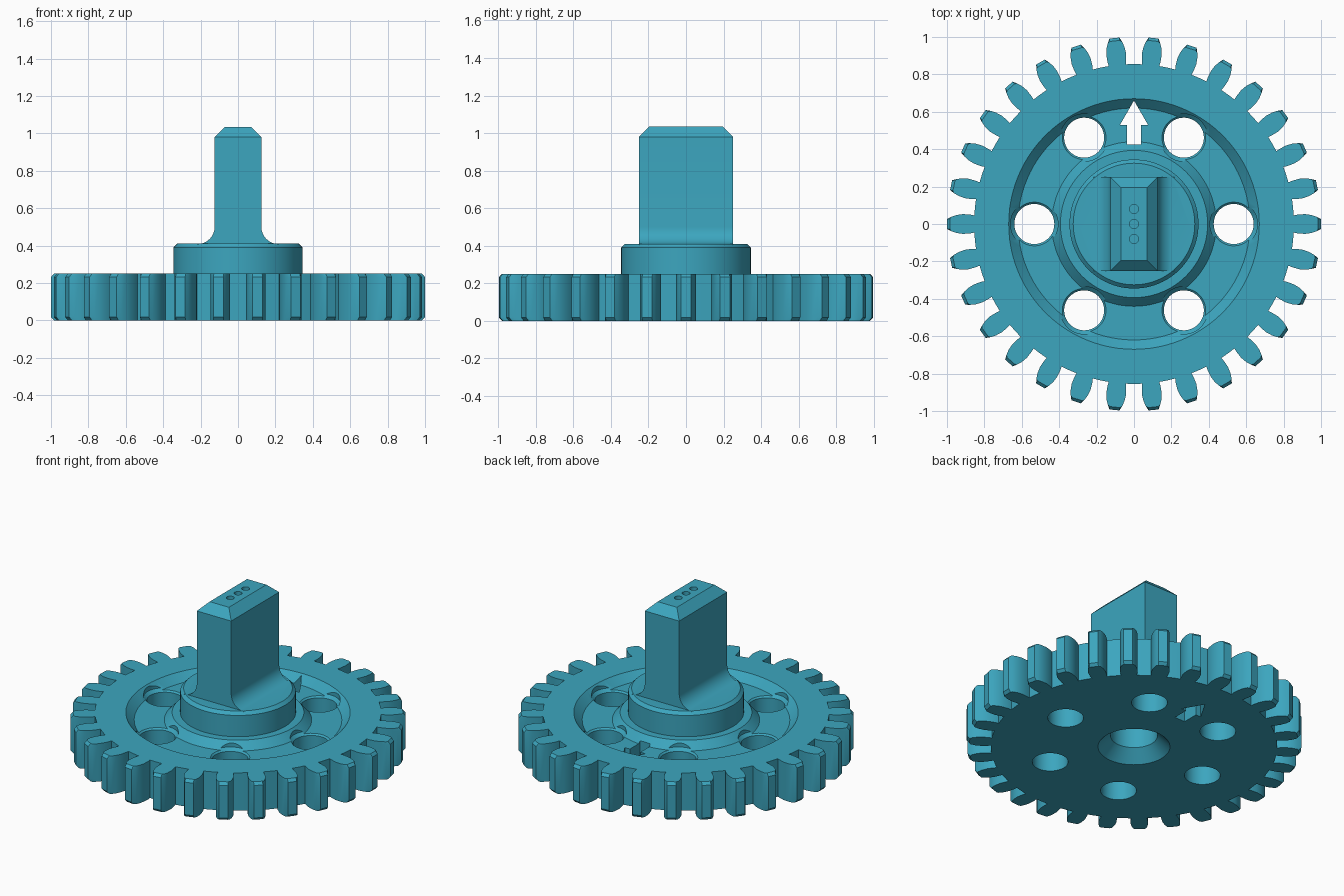
import bpy, bmesh, math

if "Cube" in bpy.data.objects:
    bpy.data.objects.remove(bpy.data.objects["Cube"])

teal = bpy.data.materials.new("teal")
teal.diffuse_color = (0.045, 0.38, 0.52, 1)
teal.use_nodes = True
teal.node_tree.nodes["Principled BSDF"].inputs["Base Color"].default_value = teal.diffuse_color


def loft(name, rings, wrap=False):
    """Skin a stack of equal-length point rings into a closed solid."""
    bm = bmesh.new()
    vs = [[bm.verts.new(p) for p in ring] for ring in rings]
    n = len(vs[0])
    pairs = list(zip(vs, vs[1:])) + ([(vs[-1], vs[0])] if wrap else [])
    for a, b in pairs:
        for i in range(n):
            j = (i + 1) % n
            bm.faces.new((a[i], a[j], b[j], b[i]))
    if not wrap:
        bm.faces.new(vs[0][::-1])
        bm.faces.new(vs[-1])
    bmesh.ops.recalc_face_normals(bm, faces=bm.faces)
    me = bpy.data.meshes.new(name)
    bm.to_mesh(me)
    bm.free()
    me.materials.append(teal)
    ob = bpy.data.objects.new(name, me)
    bpy.context.collection.objects.link(ob)
    return ob


def circle(r, z, n=96, x=0, y=0):
    return [(x + r * math.cos(2 * math.pi * i / n),
             y + r * math.sin(2 * math.pi * i / n), z) for i in range(n)]


def lathe(name, profile, n=96, x=0, y=0, wrap=False):
    return loft(name, [circle(r, z, n, x, y) for r, z in profile], wrap)


def combine(target, other, op):
    """Apply a boolean and discard the helper."""
    mod = target.modifiers.new(op, 'BOOLEAN')
    mod.operation, mod.solver, mod.object = op, 'EXACT', other
    bpy.context.view_layer.objects.active = target
    bpy.ops.object.modifier_apply(modifier=mod.name)
    bpy.data.objects.remove(other)


# Gear wheel: 30 bulged teeth with chamfered tips
TEETH = 30
FLANK = [(0.855, 0.046), (0.875, 0.050), (0.915, 0.053), (0.95, 0.048),
         (0.978, 0.038), (1.0, 0.027)]      # radius, half width


def gear_ring(z, rmax):
    pts = []
    for t in range(TEETH):
        mid = 2 * math.pi * t / TEETH
        side = [(r, -w) for r, w in FLANK] + [(r, w) for r, w in reversed(FLANK)]
        for r, w in side:
            a, rr = mid + w / r, min(r, rmax + (r - 0.978) * 0.2)
            pts.append((rr * math.cos(a), rr * math.sin(a), z))
        a = mid + math.pi / TEETH           # root between teeth
        pts.append((0.855 * math.cos(a), 0.855 * math.sin(a), z))
    return pts


gear = loft("gear_with_handle", [gear_ring(0, 0.98), gear_ring(0.018, 1.1),
                                 gear_ring(0.232, 1.1), gear_ring(0.25, 0.98)])

# Round hub with chamfered top edge
hub = lathe("hub", [(0.345, 0.15), (0.345, 0.39), (0.325, 0.41)])
combine(gear, hub, 'UNION')

# Flat handle with filleted foot and chamfered top
sections = [(0.36, 0.217, 0.25)]
for i in range(9):
    a = math.pi / 2 * i / 8
    sections.append((0.408 + 0.092 * (1 - math.cos(a)),
                     0.125 + 0.092 * (1 - math.sin(a)), 0.25))
sections += [(0.98, 0.125, 0.25), (1.035, 0.07, 0.195)]
handle = loft("handle", [[(-hx, -hy, z), (hx, -hy, z), (hx, hy, z), (-hx, hy, z)]
                         for z, hx, hy in sections])
combine(gear, handle, 'UNION')

# Ring groove with sloped walls
groove = lathe("groove", [(0.62, 0.2), (0.69, 0.27), (0.375, 0.27), (0.44, 0.2)], wrap=True)
combine(gear, groove, 'DIFFERENCE')

# Six lightening holes, widening towards the top
for k in range(6):
    a = math.pi / 3 * k
    hole = lathe("hole", [(0.107, -0.1), (0.107, 0.19), (0.127, 0.21), (0.127, 0.3)],
                 48, 0.533 * math.cos(a), 0.533 * math.sin(a))
    combine(gear, hole, 'DIFFERENCE')

# Arrow-shaped pointer slot
half = [(0.038, 0.425), (0.038, 0.53), (0.075, 0.53), (0.0, 0.66)]
arrow = half + [(-x, y) for x, y in half[-2::-1]]
slot = loft("pointer_slot", [[(x, y, z) for x, y in arrow] for z in (-0.1, 0.35)])
combine(gear, slot, 'DIFFERENCE')

# Countersunk bore underneath
bore = lathe("bore", [(0.235, -0.02), (0.14, 0.075), (0.14, 0.34)], 64)
combine(gear, bore, 'DIFFERENCE')

# Three dimples on the handle top
for y in (-0.08, 0, 0.08):
    combine(gear, lathe("dimple", [(0.024, 1.0), (0.024, 1.1)], 24, 0, y), 'DIFFERENCE')

bpy.ops.object.select_all(action='DESELECT')
gear.select_set(True)
bpy.context.view_layer.objects.active = gear
bpy.ops.object.shade_smooth_by_angle(angle=math.radians(28))
